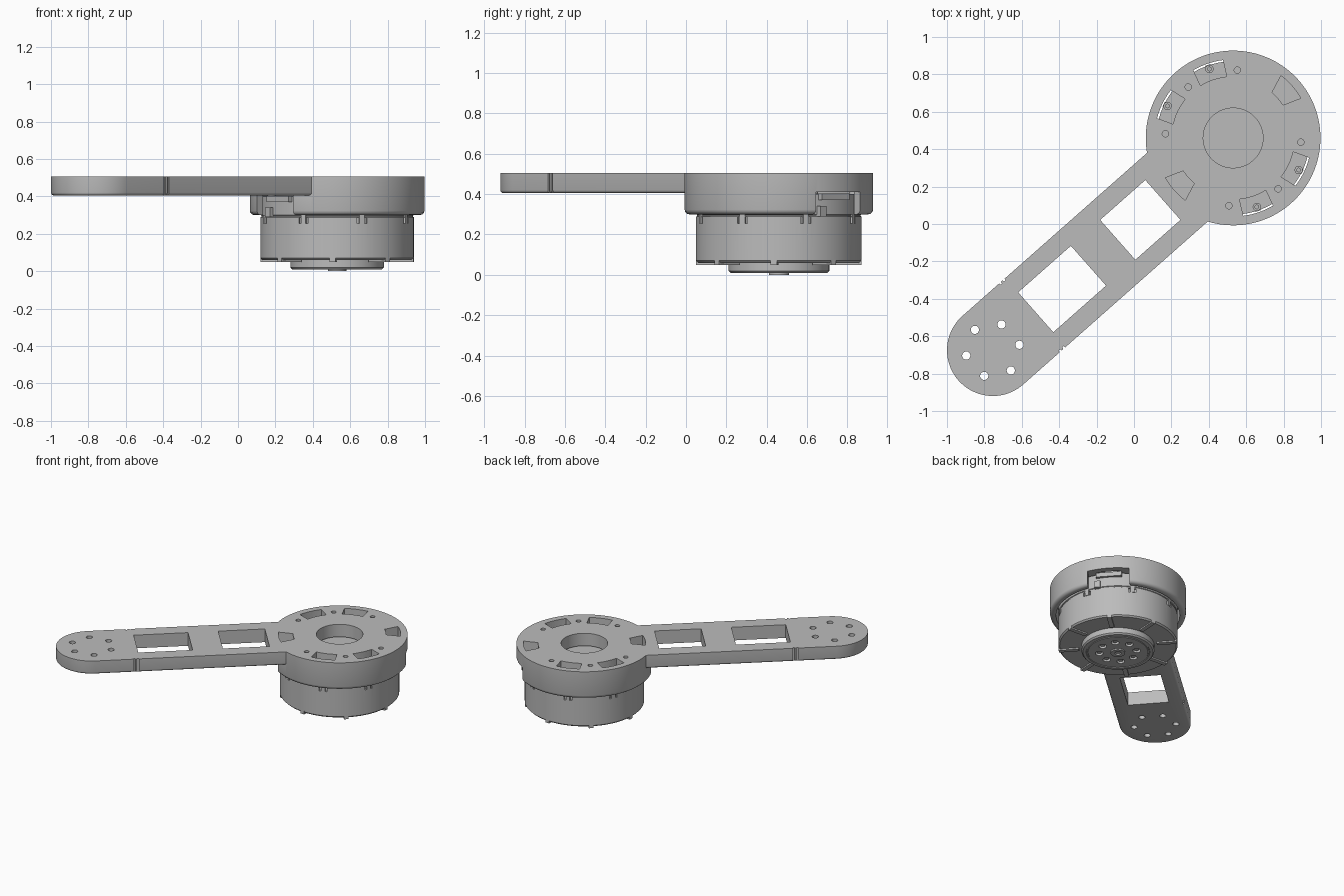
import bpy, bmesh
from math import sin, cos, pi, radians
from mathutils import Matrix

if "Cube" in bpy.data.objects:
    bpy.data.objects.remove(bpy.data.objects["Cube"], do_unlink=True)

# One grey finish for every part
grey = bpy.data.materials.new("machined_grey")
grey.use_nodes = True
grey.diffuse_color = (0.5, 0.5, 0.5, 1)
grey.node_tree.nodes["Principled BSDF"].inputs["Base Color"].default_value = (0.5, 0.5, 0.5, 1)

# Parts are built with the hub axis at the origin and the arm along -x
PLACE = Matrix.Translation((0.53, 0.46, 0)) @ Matrix.Rotation(radians(41.45), 4, 'Z')
REACH = 1.714
HALF = 0.245
TOP, ARM_Z, CUP_Z = 0.505, 0.405, 0.3


def to_object(name, bm):
    bmesh.ops.recalc_face_normals(bm, faces=bm.faces)
    mesh = bpy.data.meshes.new(name)
    bm.to_mesh(mesh)
    bm.free()
    mesh.materials.append(grey)
    obj = bpy.data.objects.new(name, mesh)
    bpy.context.collection.objects.link(obj)
    return obj


def prism(name, pts, z0, z1, round_bottom=0):
    bm = bmesh.new()
    base = bm.faces.new([bm.verts.new((x, y, z0)) for x, y in pts])
    rim = list(base.edges)
    ext = bmesh.ops.extrude_face_region(bm, geom=[base], use_keep_orig=True)
    for v in ext["geom"]:
        if isinstance(v, bmesh.types.BMVert):
            v.co.z = z1
    if round_bottom:
        bmesh.ops.bevel(bm, geom=rim, offset=round_bottom, segments=4,
                        profile=0.5, affect='EDGES')
    return to_object(name, bm)


def arc(r, a0, a1, n, cx=0, cy=0):
    return [(cx + r * cos(radians(a0 + (a1 - a0) * i / n)),
             cy + r * sin(radians(a0 + (a1 - a0) * i / n))) for i in range(n + 1)]


def disc(name, r, z0, z1, cx=0, cy=0, n=24):
    return prism(name, arc(r, 0, 360, n, cx, cy)[:-1], z0, z1)


def block(name, x0, x1, y0, y1, z0, z1, turn=0):
    obj = prism(name, [(x0, y0), (x1, y0), (x1, y1), (x0, y1)], z0, z1)
    obj.data.transform(Matrix.Rotation(radians(turn), 4, 'Z'))
    return obj


def sector(r0, r1, mid, half0, half1):
    pts = arc(r0, mid - half0, mid + half0, 6) + arc(r1, mid + half1, mid - half1, 8)
    return prism("pocket_cutter", pts, 0.38, 0.55)


def lathe(name, profile, n=96):
    bm = bmesh.new()
    verts = [bm.verts.new((r, 0, z)) for r, z in profile]
    edges = [bm.edges.new(p) for p in zip(verts, verts[1:])]
    bmesh.ops.spin(bm, geom=verts + edges, cent=(0, 0, 0), axis=(0, 0, 1),
                   angle=2 * pi, steps=n, use_duplicate=False)
    bmesh.ops.remove_doubles(bm, verts=bm.verts, dist=1e-5)
    return to_object(name, bm)


def combine(obj, others, operation='DIFFERENCE'):
    bpy.context.view_layer.objects.active = obj
    for other in others:
        mod = obj.modifiers.new("cut", 'BOOLEAN')
        mod.operation = operation
        mod.solver = 'EXACT'
        mod.object = other
        bpy.ops.object.modifier_apply(modifier=mod.name)
        bpy.data.objects.remove(other, do_unlink=True)


# Arm joined to the round hub
hub = lathe("arm_with_hub", [(0, CUP_Z), (0.444, CUP_Z), (0.455, CUP_Z + 0.003),
                             (0.464, CUP_Z + 0.012), (0.467, CUP_Z + 0.023),
                             (0.467, TOP), (0, TOP)], 128)
outline = arc(HALF, 90, 270, 40, -REACH) + [(-0.2, -HALF), (-0.2, HALF)]
combine(hub, [prism("arm", outline, ARM_Z, TOP, 0.015)], 'UNION')

# Hollow under the hub, cable notches at both ends of the axis, and the bore
cuts = [disc("cavity", 0.425, 0.2, ARM_Z + 0.005, n=128), disc("bore", 0.16, 0.3, 0.6, n=64)]
for turn in (0, 180):
    cuts.append(block("notch", 0.3, 0.52, -0.145, 0.145, 0.2, ARM_Z + 0.005, turn))
    cuts.append(sector(0.32, 0.42, turn, 8, 11))
for mid in (67.5, 112.5, -67.5, -112.5):
    cuts.append(sector(0.33, 0.42, mid, 13, 11.5))
for a in (45, 90, 135, -45, -90, -135):
    cuts.append(disc("bolt_hole", 0.017, 0.38, 0.6, 0.363 * cos(radians(a)), 0.363 * sin(radians(a))))

# Arm windows, end bolt circle and edge grooves
for x0, x1 in ((0.306, 0.682), (0.891, 1.213)):
    cuts.append(block("window", x0 - REACH, x1 - REACH, -0.142, 0.142, 0.3, 0.6))
for k in range(6):
    a = radians(30 + 60 * k)
    cuts.append(disc("end_hole", 0.022, 0.3, 0.6, 0.145 * cos(a) - REACH, 0.145 * sin(a)))
for side in (-1, 1):
    for x in (0.262, 0.287):
        y = sorted((side * (HALF - 0.01), side * 0.3))
        cuts.append(block("groove", x - REACH, x + 0.012 - REACH, y[0], y[1], 0.3, 0.6))
combine(hub, cuts)

# Motor body with slots around its waist
motor = lathe("motor_body", [(0, 0.06), (0.4, 0.06), (0.41, 0.07), (0.41, 0.288),
                             (0.405, 0.291), (0.405, 0.297), (0.41, 0.3),
                             (0.41, 0.4), (0, 0.4)])
combine(motor, [block("slot", 0.397, 0.43, -0.028, 0.028, 0.255, 0.286, 22.5 + 45 * k)
                for k in range(8)])
parts = [hub, motor]
for k in range(8):
    parts.append(block("waist_clip", 0.39, 0.413, -0.014, 0.014, 0.255, 0.3, 22.5 + 45 * k))
    parts.append(block("base_rib", 0.27, 0.41, -0.016, 0.016, 0.05, 0.075, 45 * k))

# Output flange with a ring of holes and a centre boss
flange = lathe("output_flange", [(0, 0.01), (0.205, 0.01), (0.208, 0.014), (0.216, 0.014),
                                 (0.219, 0.01), (0.24, 0.01), (0.25, 0.02),
                                 (0.25, 0.065), (0, 0.065)])
ring = [(0.13 * cos(k * pi / 4), 0.13 * sin(k * pi / 4)) for k in range(8)]
combine(flange, [disc("flange_hole", 0.027, -0.02, 0.035, x, y) for x, y in ring])
parts.append(flange)
for x, y in ring:
    parts.append(disc("flange_screw", 0.016, 0.018, 0.04, x, y))
parts.append(lathe("centre_boss", [(0.022, 0.012), (0.022, 0), (0.05, 0), (0.05, 0.012)], 32))

# Connector tabs in the notches and screws in the pockets
for turn in (0, 180):
    parts.append(block("connector_tab", 0.3, 0.425, -0.09, 0.09, 0.37, 0.402, turn))
    parts.append(block("connector", 0.38, 0.425, -0.1, -0.06, 0.29, 0.34, turn))
for a in (67.5, 112.5, -67.5, -112.5):
    x, y = 0.39 * cos(radians(a)), 0.39 * sin(radians(a))
    screw = disc("pocket_screw", 0.022, 0.39, 0.425, x, y)
    combine(screw, [disc("screw_socket", 0.011, 0.41, 0.45, x, y, 6)])
    parts.append(screw)

# Swing everything into place and shade
bpy.ops.object.select_all(action='DESELECT')
for p in parts:
    p.data.transform(PLACE)
    p.select_set(True)
bpy.context.view_layer.objects.active = hub
bpy.ops.object.shade_smooth_by_angle(angle=radians(30))
